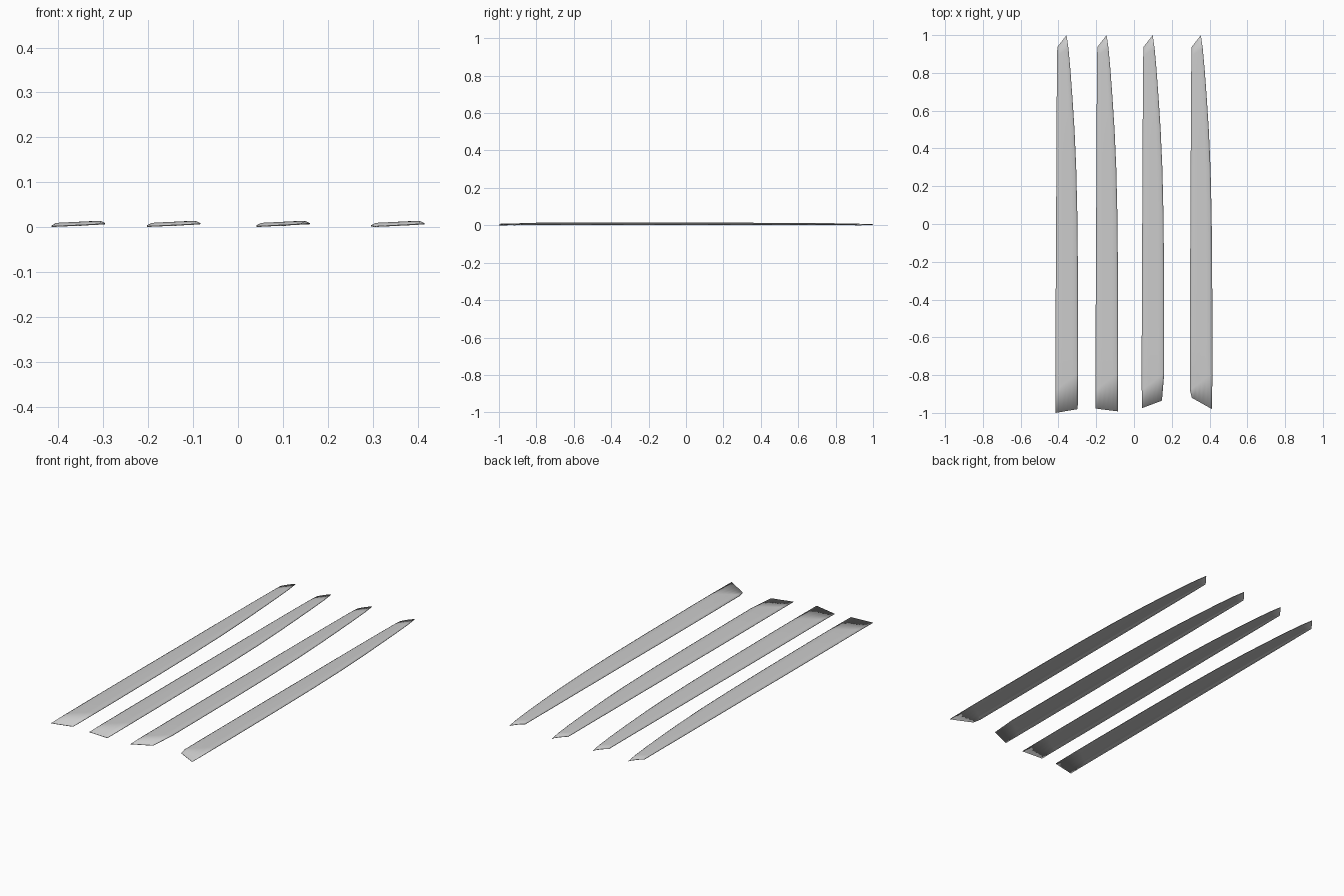
import bpy, bmesh

if "Cube" in bpy.data.objects:
    bpy.data.objects.remove(bpy.data.objects["Cube"])

THICK = 0.0025
U = [0.0, 0.09, 0.3, 0.5, 0.72, 0.92, 1.0]             # stations across a strip
BODY = [0.004, 0.0095, 0.0108, 0.0118, 0.0130, 0.0138, 0.009]  # crowned profile (top)
END = [0.0025, 0.0035, 0.0045, 0.0055, 0.0068, 0.008, 0.0085]  # flattened foot
TIP = [0.0025, 0.0045, 0.006, 0.0065, 0.0065, 0.006, 0.0045]   # lowered tip

# Shared rows: left x, left y, right x, right y, blend to tip profile
ROWS = [
    (-0.415, -0.88, -0.296, -0.79, 0.0),
    (-0.415, -0.60, -0.296, -0.60, 0.0),
    (-0.414, -0.25, -0.297, -0.25, 0.0),
    (-0.412, 0.05, -0.300, 0.05, 0.0),
    (-0.411, 0.30, -0.306, 0.30, 0.0),
    (-0.410, 0.50, -0.315, 0.50, 0.05),
    (-0.409, 0.67, -0.326, 0.67, 0.15),
    (-0.408, 0.80, -0.337, 0.82, 0.4),
    (-0.407, 0.89, -0.347, 0.93, 0.7),
    (-0.406, 0.937, -0.357, 1.0, 1.0),
]


def visor_strip(name, dx, foot_left, foot_right):
    """Loft a thin crowned strip from its cut foot to its slanted tip."""
    rows = [((*foot_left, *foot_right), END)]
    for lx, ly, rx, ry, t in ROWS:
        z = [b + (e - b) * t for b, e in zip(BODY, TIP)]
        rows.append(((lx + dx, ly, rx + dx, ry), z))
    bm = bmesh.new()
    top, bot = [], []
    for (lx, ly, rx, ry), zs in rows:
        pts = [(lx + (rx - lx) * u, ly + (ry - ly) * u, z) for u, z in zip(U, zs)]
        top.append([bm.verts.new(p) for p in pts])
        bot.append([bm.verts.new((x, y, z - THICK)) for x, y, z in pts])
    m, n = len(rows), len(U)
    for i in range(m - 1):
        for j in range(n - 1):
            for g in (top, bot):
                bm.faces.new((g[i][j], g[i][j + 1], g[i + 1][j + 1], g[i + 1][j]))
        # side rims
        for j in (0, n - 1):
            bm.faces.new((top[i][j], top[i + 1][j], bot[i + 1][j], bot[i][j]))
    # end rims
    for i in (0, m - 1):
        for j in range(n - 1):
            bm.faces.new((top[i][j], top[i][j + 1], bot[i][j + 1], bot[i][j]))
    bmesh.ops.recalc_face_normals(bm, faces=bm.faces)
    for f in bm.faces:
        f.smooth = True
    me = bpy.data.meshes.new(name)
    bm.to_mesh(me)
    bm.free()
    ob = bpy.data.objects.new(name, me)
    bpy.context.collection.objects.link(ob)


# Four strips, each with its own foot cut
visor_strip("strip_1", 0.0, (-0.415, -1.0), (-0.298, -0.98))
visor_strip("strip_2", 0.212, (-0.203, -0.977), (-0.085, -0.992))
visor_strip("strip_3", 0.456, (0.042, -0.975), (0.148, -0.935))
visor_strip("strip_4", 0.711, (0.306, -0.92), (0.413, -0.98))
